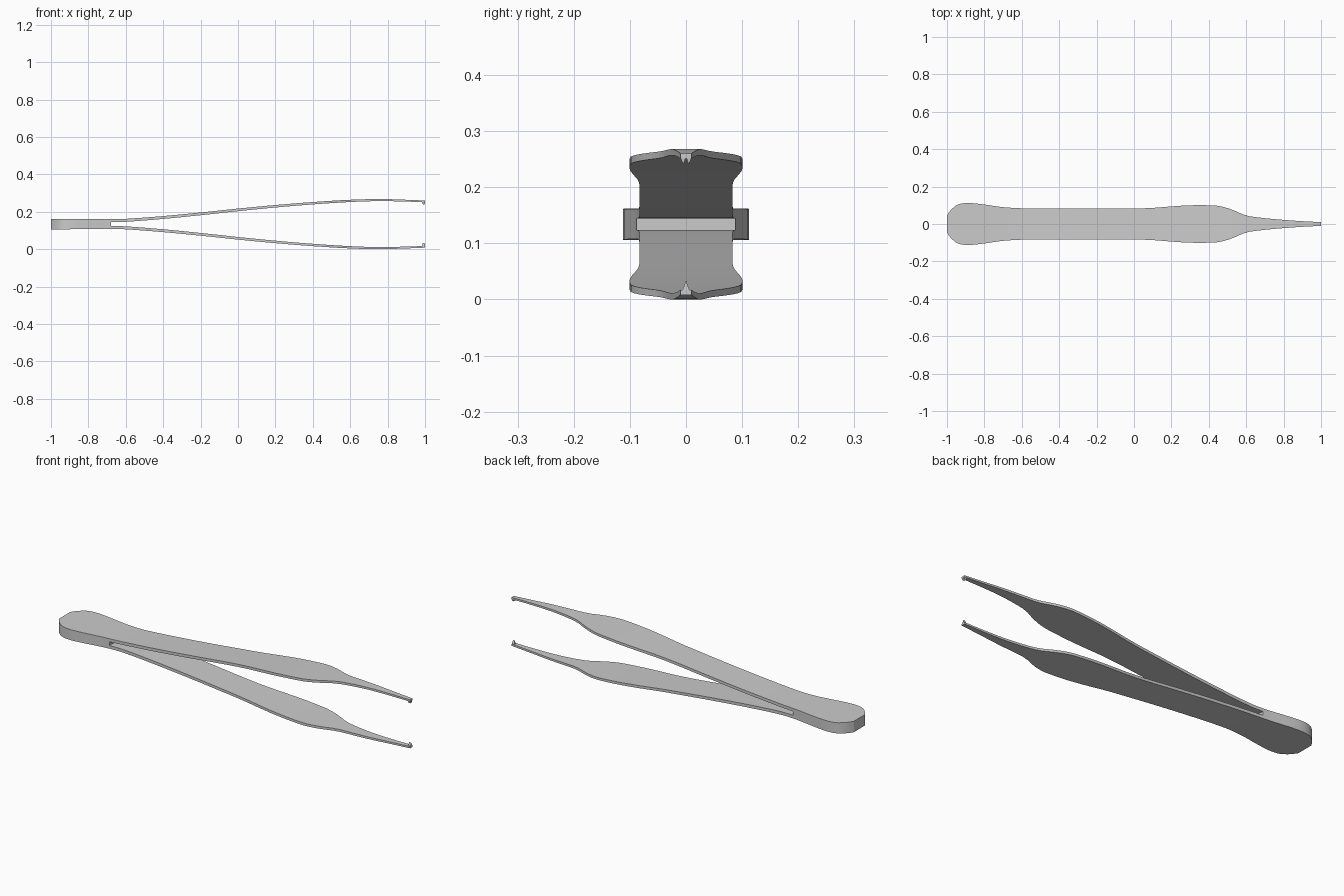
import bpy, bmesh

if "Cube" in bpy.data.objects:
    bpy.data.objects.remove(bpy.data.objects["Cube"])

MID = 0.134          # height of the symmetry plane
JOIN = -0.68         # where the arms leave the handle

# Half width, outer half height and arm thickness along x
WIDTH = [(-1, .045), (-.985, .068), (-.95, .1), (-.905, .112), (-.86, .111), (-.8, .104),
         (-.7, .09), (-.6, .084), (-.4, .083), (0, .083), (.1, .086), (.2, .094), (.3, .1),
         (.4, .1), (.45, .097), (.5, .085), (.55, .066), (.6, .045), (.7, .031),
         (.8, .022), (.9, .015), (1, .010)]
OUTER = [(-1, .0285), (-.68, .026), (-.6, .028), (-.4, .043), (-.2, .062), (0, .083), (.2, .102),
         (.4, .118), (.6, .130), (.76, .134), (.9, .130), (1, .126)]
THICK = [(-1, .016), (-.68, .016), (0, .014), (.6, .012), (1, .009)]


def sample(table, x):
    """Smooth cubic interpolation through the table."""
    n = len(table)
    i = max(k for k in range(n - 1) if table[k][0] <= x + 1e-9)
    (x0, a), (x1, b) = table[i], table[i + 1]

    def slope(k):
        p, q = table[max(k - 1, 0)], table[min(k + 1, n - 1)]
        return (q[1] - p[1]) / (q[0] - p[0])
    h = x1 - x0
    t = (x - x0) / h
    return ((2*t**3 - 3*t**2 + 1) * a + (t**3 - 2*t**2 + t) * h * slope(i)
            + (3*t**2 - 2*t**3) * b + (t**3 - t**2) * h * slope(i + 1))


def finish(name, bm):
    bmesh.ops.recalc_face_normals(bm, faces=bm.faces)
    me = bpy.data.meshes.new(name)
    bm.to_mesh(me)
    bm.free()
    ob = bpy.data.objects.new(name, me)
    bpy.context.collection.objects.link(ob)
    bpy.ops.object.select_all(action='DESELECT')
    ob.select_set(True)
    bpy.context.view_layer.objects.active = ob
    bpy.ops.object.shade_smooth_by_angle(angle=0.5)
    return ob


def loft(name, sections):
    """Skin rectangular sections (x, half width, z low, z high)."""
    bm = bmesh.new()
    rings = [[bm.verts.new((x, y, z)) for y, z in ((-w, a), (w, a), (w, b), (-w, b))]
             for x, w, a, b in sections]
    for r, s in zip(rings, rings[1:]):
        for k in range(4):
            j = (k + 1) % 4
            bm.faces.new((r[k], r[j], s[j], s[k]))
    bm.faces.new(rings[0])
    bm.faces.new(rings[-1])
    return finish(name, bm)


def tooth(name, y, base, tip, half):
    """Small pyramid hooked inwards at the arm end."""
    bm = bmesh.new()
    corners = [bm.verts.new((x, y + s, base))
               for x, s in ((.984, -half), (1, -half), (1, half), (.984, half))]
    point = [bm.verts.new((x, y, tip)) for x in (.988, .998)]
    a, b, c, d = corners
    p, q = point
    for f in ((a, b, q, p), (c, d, p, q), (b, c, q), (d, a, p), (a, b, c, d)):
        bm.faces.new(f)
    return finish(name, bm)


# Solid handle with rounded end
xs = [-1, -.993, -.985, -.97, -.95, -.93, -.905, -.88] + [-.85 + .17 * k / 7 for k in range(8)]
xs[-1] = JOIN
loft("handle", [(x, sample(WIDTH, x), MID - sample(OUTER, x), MID + sample(OUTER, x)) for x in xs])

# Two mirrored spring arms
arm_xs = [JOIN + (1 - JOIN) * k / 48 for k in range(49)]
for name, side in (("upper_arm", 1), ("lower_arm", -1)):
    loft(name, [(x, sample(WIDTH, x), *sorted((MID + side * (sample(OUTER, x) - sample(THICK, x)),
                                               MID + side * sample(OUTER, x)))) for x in arm_xs])

# Interlocking teeth: two above, one below
tooth("upper_tooth_left", .005, .254, .240, .005)
tooth("upper_tooth_right", -.005, .254, .240, .005)
tooth("lower_tooth", 0, .014, .034, .007)
